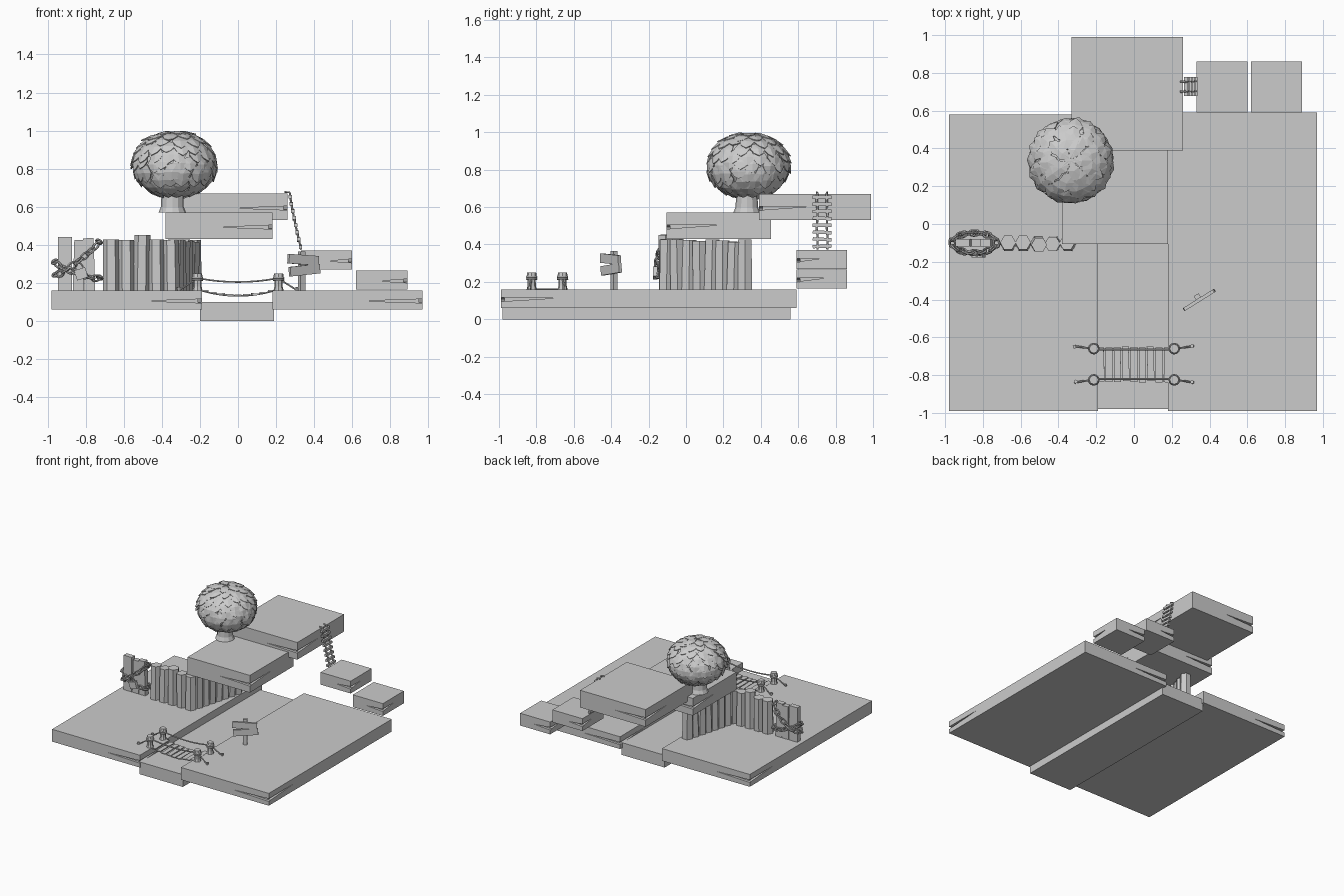
import bpy, bmesh, math, random
from mathutils import Vector, Matrix

if "Cube" in bpy.data.objects:
    bpy.data.objects.remove(bpy.data.objects["Cube"])
random.seed(4)
rnd = random.uniform


def finish(name, bm):
    bmesh.ops.recalc_face_normals(bm, faces=bm.faces)
    me = bpy.data.meshes.new(name)
    bm.to_mesh(me)
    bm.free()
    ob = bpy.data.objects.new(name, me)
    bpy.context.collection.objects.link(ob)
    return ob


def add_box(bm, lo, hi, mat=Matrix()):
    size = [b - a for a, b in zip(lo, hi)]
    mid = [(a + b) / 2 for a, b in zip(lo, hi)]
    bmesh.ops.create_cube(bm, size=1, matrix=mat @ Matrix.Translation(mid) @ Matrix.Diagonal((*size, 1)))


def add_post(bm, x, y, z0, z1, r0, r1, sides=6, tilt=0.0, spin=0.0):
    mat = (Matrix.Translation((x, y, z0)) @ Matrix.Rotation(rnd(-tilt, tilt), 4, 'X')
           @ Matrix.Rotation(rnd(-tilt, tilt), 4, 'Y') @ Matrix.Translation((0, 0, (z1 - z0) / 2))
           @ Matrix.Rotation(spin, 4, 'Z'))
    bmesh.ops.create_cone(bm, cap_ends=True, segments=sides, radius1=r0, radius2=r1, depth=z1 - z0, matrix=mat)


def add_tube(bm, pts, r, sides=6, closed=False):
    pts = [Vector(p) for p in pts]
    n, rings = len(pts), []
    for i, p in enumerate(pts):
        a = pts[(i - 1) % n] if closed else pts[max(i - 1, 0)]
        b = pts[(i + 1) % n] if closed else pts[min(i + 1, n - 1)]
        q = (b - a).to_track_quat('Z', 'Y')
        rings.append([bm.verts.new(p + q @ Vector((r * math.cos(t), r * math.sin(t), 0)))
                      for t in [math.tau * k / sides for k in range(sides)]])
    for i in range(n if closed else n - 1):
        a, b = rings[i], rings[(i + 1) % n]
        for k in range(sides):
            bm.faces.new((a[k], a[(k + 1) % sides], b[(k + 1) % sides], b[k]))
    if not closed:
        bm.faces.new(rings[0])
        bm.faces.new(rings[-1])


def add_link(bm, p, direction, roll, length=0.026, width=0.016, r=0.006):
    m = direction.to_track_quat('X', 'Z').to_matrix() @ Matrix.Rotation(roll, 3, 'X')
    # torus cross-sections are swept directly so the ring never twists
    rings = []
    for t in [math.tau * k / 12 for k in range(12)]:
        c, out = Vector((length * math.cos(t), width * math.sin(t), 0)), Vector((math.cos(t), math.sin(t), 0))
        rings.append([bm.verts.new(Vector(p) + m @ (c + out * r * math.cos(s) + Vector((0, 0, r * math.sin(s)))))
                      for s in [math.tau * k / 6 for k in range(6)]])
    for i in range(12):
        a, b = rings[i], rings[(i + 1) % 12]
        for k in range(6):
            bm.faces.new((a[k], a[(k + 1) % 6], b[(k + 1) % 6], b[k]))


def wedge(tri, axis, a, b):
    bm = bmesh.new()
    ends = [[bm.verts.new((u, w, z) if axis == 'y' else (w, u, z)) for u, z in tri] for w in (a, b)]
    bm.faces.new(ends[0])
    bm.faces.new(ends[1])
    for i in range(3):
        j = (i + 1) % 3
        bm.faces.new((ends[0][i], ends[0][j], ends[1][j], ends[1][i]))
    return finish("crack_cutter", bm)


# Stone slabs with tapering cracks running from two opposite corners
def slab(name, x0, x1, y0, y1, z0, z1, crack=0.27, cz=0.45):
    bm = bmesh.new()
    add_box(bm, (x0, y0, z0), (x1, y1, z1))
    ob = finish(name, bm)
    if not crack:
        return
    z, h, d, e = z0 + (z1 - z0) * cz, 0.011, 0.02, 0.02
    for s, xa, ya, yb, xb in ((1, x1, y0, y0, x1), (-1, x0, y1, y1, x0)):
        for tri, axis, w in (([(xa + s * e, z - h), (xa + s * e, z + h), (xa - s * crack, z)], 'y', (ya - s * e, ya + s * d)),
                             ([(yb - s * e, z - h), (yb - s * e, z + h), (yb + s * crack, z + 0.01)], 'x', (xb + s * e, xb - s * d))):
            cut = wedge(tri, axis, *w)
            cut.hide_render = True
            mod = ob.modifiers.new("crack", 'BOOLEAN')
            mod.operation, mod.solver, mod.object = 'DIFFERENCE', 'EXACT', cut
            bpy.context.view_layer.update()
            me = bpy.data.meshes.new_from_object(ob.evaluated_get(bpy.context.evaluated_depsgraph_get()))
            ob.modifiers.clear()
            ob.data = me
            bpy.data.objects.remove(cut)


slab("ground_left", -0.98, -0.19, -0.99, 0.58, 0.06, 0.16, 0.3)
slab("ground_right", 0.18, 0.97, -0.99, 0.59, 0.06, 0.16, 0.32)
slab("river_bed", -0.20, 0.19, -0.98, 0.56, 0.0, 0.10, 0)
slab("middle_platform", -0.38, 0.18, -0.105, 0.455, 0.43, 0.57)
slab("upper_platform", -0.33, 0.26, 0.39, 0.99, 0.53, 0.67)
slab("step_high", 0.33, 0.60, 0.59, 0.86, 0.27, 0.37, 0.13)
slab("step_low", 0.62, 0.89, 0.59, 0.86, 0.165, 0.265, 0.15)

# Palisade fence of hexagonal logs, bending back under the platform
bm = bmesh.new()
spots = [(-0.665 + 0.079 * i, -0.105) for i in range(5)]
spots += [(-0.33 + 0.016 * i, -0.045 + 0.06 * i) for i in range(7)]
for i, (x, y) in enumerate(spots):
    top = rnd(0.42, 0.455) if i < 5 else rnd(0.40, 0.43)
    add_post(bm, x, y, 0.155, top, 0.044, 0.042, 6, 0.03, math.pi / 2)
finish("palisade_fence", bm)

# Plank gate
bm = bmesh.new()
for x0, x1, top, a in ((-0.945, -0.872, 0.44, 0.0), (-0.868, -0.81, 0.425, 0.03), (-0.805, -0.75, 0.435, -0.03)):
    mid = Matrix.Translation(((x0 + x1) / 2, -0.10, 0.155)) @ Matrix.Rotation(a, 4, 'Y')
    w = (x1 - x0) / 2
    add_box(bm, (-w, -0.02, 0), (w, 0.02, top - 0.155), mid)
finish("gate_planks", bm)

# Chains wrapped round the gate, crossing at front and back
bm = bmesh.new()
for zc, slope, rx in ((0.33, 0.75, 0.115), (0.27, -0.35, 0.118)):
    N = 16
    f = lambda t: Vector((-0.845 + rx * math.cos(t), -0.10 + 0.052 * math.sin(t),
                          zc + slope * rx * math.cos(t) - 0.02 * abs(math.sin(t))))
    # links are spaced evenly along the loop length
    path = [f(math.tau * k / 400) for k in range(401)]
    total = sum((path[k + 1] - path[k]).length for k in range(400))
    run, n = 0, 0
    for k in range(400):
        if run >= n * total / N and n < N:
            add_link(bm, path[k], path[k + 1] - path[k], 0.4 + n * math.pi / 2)
            n += 1
        run += (path[k + 1] - path[k]).length
finish("gate_chains", bm)

# Padlock
bm = bmesh.new()
lock = Matrix.Translation((-0.825, -0.165, 0.25)) @ Matrix.Rotation(-0.3, 4, 'Y')
add_box(bm, (-0.03, -0.012, -0.03), (0.03, 0.012, 0.025), lock)
add_tube(bm, [lock @ Vector((0.02 * math.cos(t), 0, 0.028 + 0.03 * math.sin(t)))
              for t in [math.pi * k / 8 for k in range(9)]], 0.005)
finish("padlock", bm)

# Tree trunk
bm = bmesh.new()
add_post(bm, -0.345, 0.325, 0.57, 0.60, 0.072, 0.06, 12)
add_post(bm, -0.345, 0.325, 0.60, 0.72, 0.06, 0.055, 12)
finish("tree_trunk", bm)

# Leafy crown: a core covered by rings of overlapping pointed leaves
C, R = Vector((-0.335, 0.335, 0.825)), Vector((0.217, 0.217, 0.172))


def crown(th, ph, k):
    return C + Vector((R.x * math.sin(th) * math.cos(ph), R.y * math.sin(th) * math.sin(ph), R.z * math.cos(th))) * k


bm = bmesh.new()
bmesh.ops.create_uvsphere(bm, u_segments=16, v_segments=10, radius=0.97,
                          matrix=Matrix.Translation(C) @ Matrix.Diagonal((*R, 1)))
finish("crown_core", bm)
bm = bmesh.new()
for ring in range(10):
    th0 = 0.03 + ring * 0.255
    count = max(5, round(19 * math.sin(th0 + 0.2)))
    for i in range(count):
        ph = math.tau * (i + 0.5 * (ring % 2)) / count + rnd(-0.08, 0.08)
        t0, long, lift = th0 + rnd(-0.04, 0.04), rnd(0.42, 0.55), rnd(1.04, 1.09)
        shape = ((0, 0, 0.99), (0.6, 0.12, 1.0), (1.0, 0.5, 1.02), (0.6, 0.82, 0.5 + lift / 2),
                 (0, 1.0, lift), (-0.6, 0.82, 0.5 + lift / 2), (-1.0, 0.5, 1.02), (-0.6, 0.12, 1.0))
        rim = [bm.verts.new(crown(t0 + v * long, ph + u * 0.19 / max(0.3, math.sin(t0 + v * long)), k))
               for u, v, k in shape]
        mid = bm.verts.new(crown(t0 + 0.5 * long, ph, 1.04))
        for k in range(8):
            bm.faces.new((rim[k], rim[(k + 1) % 8], mid))
leaves = finish("crown_leaves", bm)
leaves.modifiers.new("thickness", 'SOLIDIFY').thickness = 0.006

# Rope bridge: posts, ropes with stays and pegs, planks
posts, ropes, planks = bmesh.new(), bmesh.new(), bmesh.new()
sag = lambda x, top, dip: top - dip * (1 - (x / 0.21) ** 2)
for y, out in ((-0.66, 1), (-0.825, -1)):
    for s in (-1, 1):
        x = s * 0.213
        add_post(posts, x, y, 0.155, 0.18, 0.028, 0.022, 8)
        add_post(posts, x, y, 0.18, 0.235, 0.022, 0.021, 8)
        add_post(posts, x, y, 0.232, 0.25, 0.027, 0.024, 8)
        for z in (0.215, 0.226):
            add_tube(ropes, [(x + 0.025 * math.cos(t), y + 0.025 * math.sin(t), z)
                             for t in [math.tau * k / 12 for k in range(12)]], 0.006, closed=True)
        add_tube(ropes, [(x, y, 0.222), (s * 0.265, y + out * 0.006, 0.19), (s * 0.315, y + out * 0.014, 0.158)], 0.005)
        add_post(posts, s * 0.312, y + out * 0.014, 0.15, 0.178, 0.008, 0.01, 6, 0.2)
    for top, dip in ((0.225, 0.02), (0.165, 0.033)):
        add_tube(ropes, [(x, y - out * 0.004, sag(x, top, dip)) for x in [-0.21 + 0.03 * k for k in range(15)]], 0.005)
for k in range(9):
    x = -0.176 + 0.044 * k
    m = (Matrix.Translation((x, -0.7425 + rnd(-0.004, 0.004), sag(x, 0.168, 0.032)))
         @ Matrix.Rotation(-0.3 * -x, 4, 'Y') @ Matrix.Rotation(rnd(-0.04, 0.04), 4, 'Z'))
    add_box(planks, (-0.018, -0.092, -0.004), (0.018, 0.092, 0.004), m)
finish("bridge_posts", posts)
finish("bridge_ropes", ropes)
finish("bridge_planks", planks)

# Signpost with two boards turned toward the path
bm = bmesh.new()
turn = Matrix.Translation((0.335, -0.385, 0)) @ Matrix.Rotation(math.radians(32), 4, 'Z')
add_box(bm, (-0.015, -0.012, 0.155), (0.015, 0.012, 0.365), turn)
finish("sign_post", bm)
bm = bmesh.new()
for z, a, dx in ((0.322, 0.06, -0.004), (0.267, -0.09, 0.004)):
    m = turn @ Matrix.Translation((dx, -0.02, z)) @ Matrix.Rotation(a, 4, 'Y')
    add_box(bm, (-0.092, -0.009, -0.025), (0.092, 0.009, 0.025), m)
finish("sign_boards", bm)

# Rope ladder from the upper platform to the high step
rails, rungs = bmesh.new(), bmesh.new()
line = lambda t: (0.272 + 0.06 * t ** 1.2, 0.675 - 0.30 * t)
for y in (0.70, 0.755):
    pts = [(0.245, y, 0.678)] + [(line(k / 8)[0], y + rnd(-0.003, 0.003), line(k / 8)[1]) for k in range(9)]
    add_tube(rails, pts, 0.006)
for k in range(8):
    x, z = line((k + 0.6) / 8)
    m = Matrix.Translation((x, 0.7275, z)) @ Matrix.Rotation(rnd(-0.06, 0.06), 4, 'X')
    add_box(rungs, (-0.009, -0.05, -0.009), (0.009, 0.05, 0.009), m)
finish("ladder_ropes", rails)
finish("ladder_rungs", rungs)
